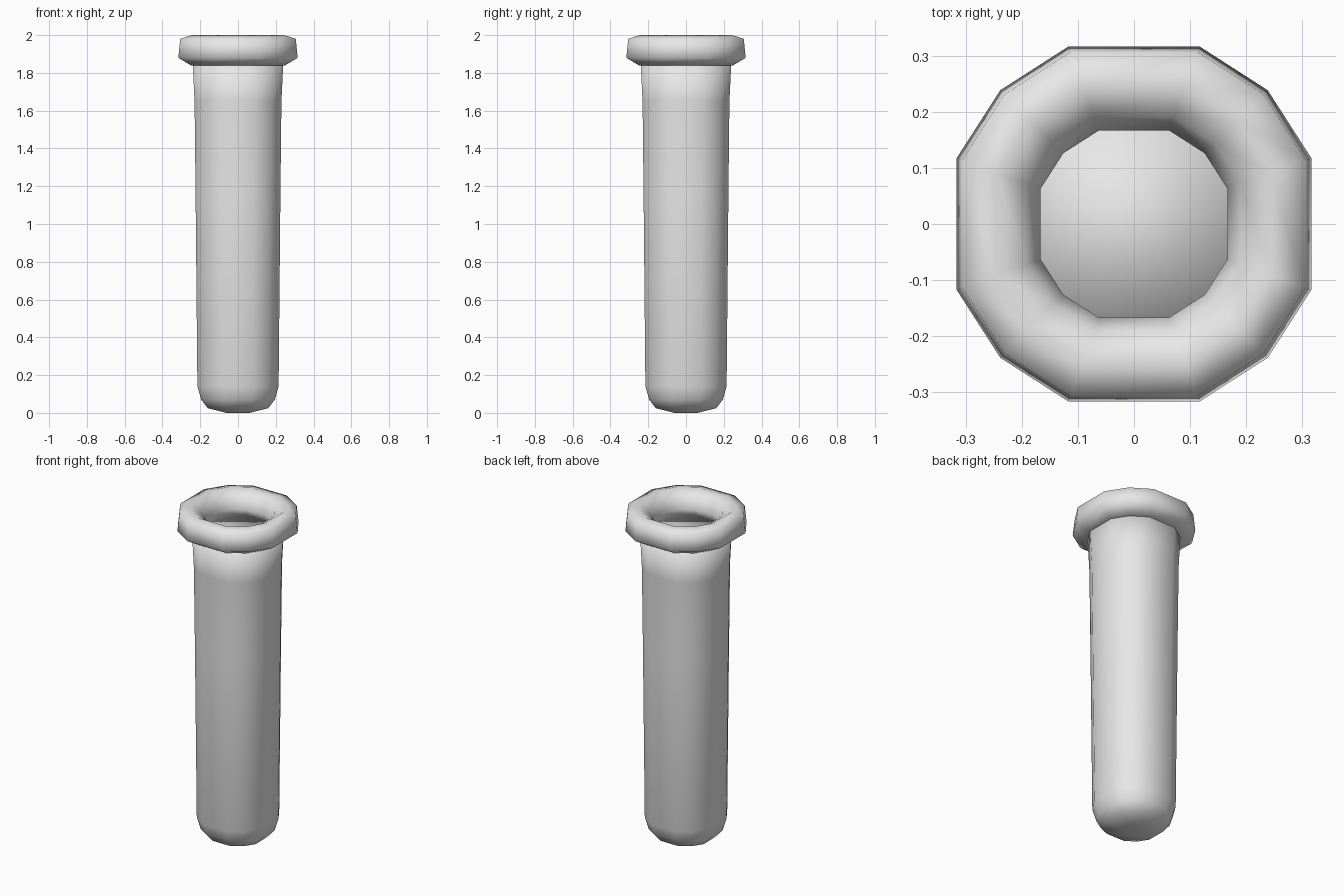
import bpy, bmesh
from math import radians, cos, sin

cube = bpy.data.objects.get("Cube")
if cube:
    bpy.data.objects.remove(cube, do_unlink=True)

grey = bpy.data.materials.new("light_grey")
grey.use_nodes = True
COLOUR = (0.8, 0.8, 0.8, 1)
grey.diffuse_color = COLOUR
grey.node_tree.nodes["Principled BSDF"].inputs["Base Color"].default_value = COLOUR

# Twelve corners, with slightly wider flats facing the axes
ANGLES = [radians(q + a) for q in (0, 90, 180, 270) for a in (20.4, 45, 69.6)]
FLAT = cos(ANGLES[0])


def lathe(name, profile, closed):
    """Sweep (half width, height) points; cap the ends unless the profile is a loop."""
    bm = bmesh.new()
    rings = [[bm.verts.new((r / FLAT * cos(a), r / FLAT * sin(a), z)) for a in ANGLES]
             for r, z in profile]
    pairs = list(zip(rings, rings[1:]))
    if closed:
        pairs.append((rings[-1], rings[0]))
    else:
        bm.faces.new(rings[0])
        bm.faces.new(rings[-1])
    n = len(ANGLES)
    for low, high in pairs:
        for i in range(n):
            j = (i + 1) % n
            bm.faces.new((low[i], low[j], high[j], high[i]))
    bmesh.ops.recalc_face_normals(bm, faces=bm.faces)
    mesh = bpy.data.meshes.new(name)
    bm.to_mesh(mesh)
    bm.free()
    mesh.materials.append(grey)
    mesh.shade_smooth()
    obj = bpy.data.objects.new(name, mesh)
    bpy.context.collection.objects.link(obj)
    return obj


# Tapered body with a rounded foot and a closed top
lathe("tube_body", [(0.06, 0), (0.16, 0.025), (0.195, 0.07), (0.215, 0.14),
                    (0.225, 1.2), (0.23, 1.65), (0.24, 1.86)], False)

# Thick rounded lip around the top
lathe("rim_ring", [(0.167, 1.9), (0.175, 1.85), (0.25, 1.84), (0.316, 1.88),
                   (0.306, 1.98), (0.245, 2.0), (0.19, 1.965)], True)
